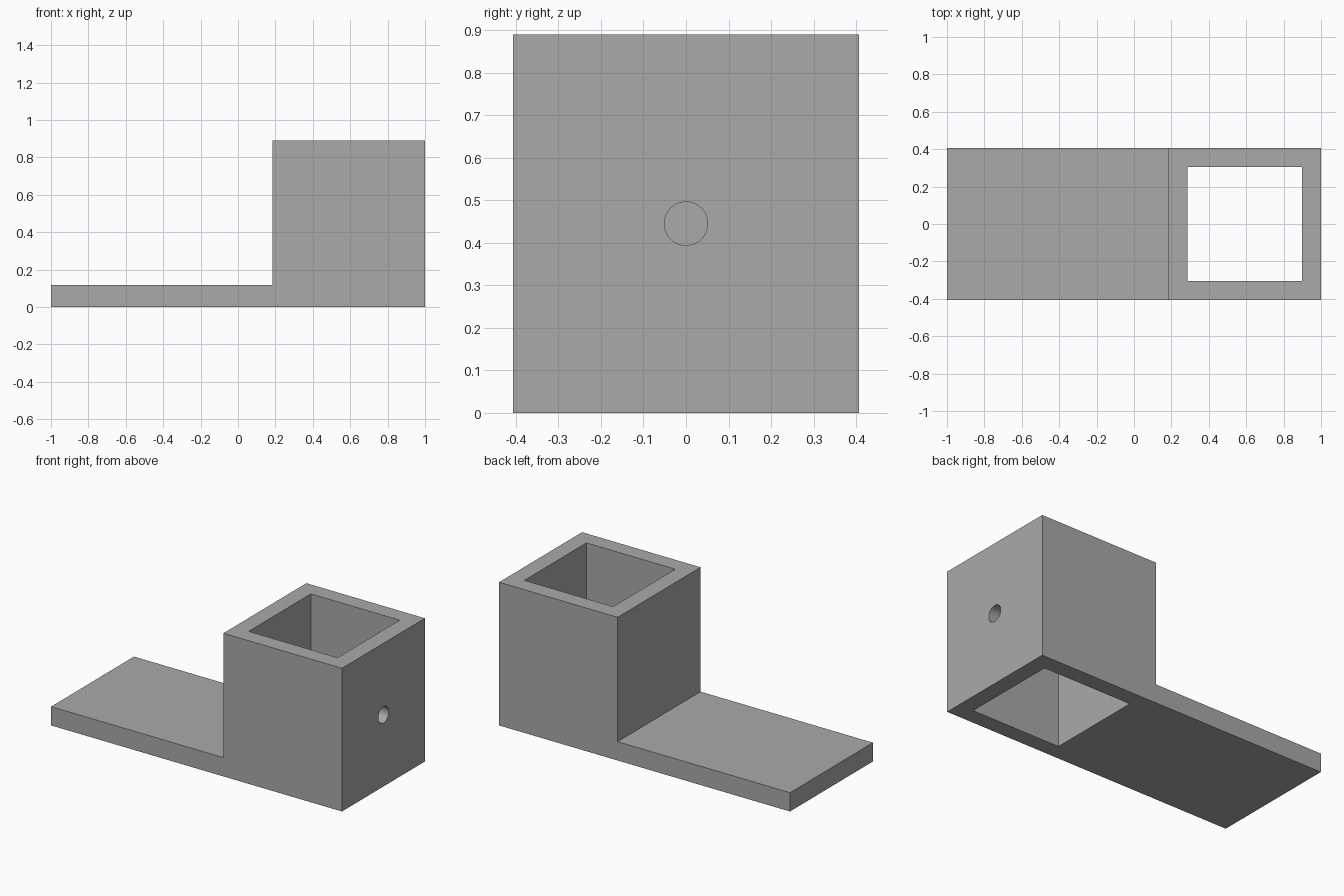
import bpy
import bmesh

cube = bpy.data.objects.get("Cube")
if cube:
    bpy.data.objects.remove(cube, do_unlink=True)

# Main dimensions
HALF_DEPTH = 0.407
HEIGHT = 0.89
PLATE = 0.117
SOCKET_X = 0.185
WALL = 0.102
HOLE_RADIUS = 0.051

grey = bpy.data.materials.new("plain grey")
grey.use_nodes = True
colour = (0.4, 0.4, 0.4, 1)
grey.diffuse_color = colour
grey.node_tree.nodes["Principled BSDF"].inputs["Base Color"].default_value = colour


def cut(target, cutter):
    """Subtract the cutter from the target, then remove the cutter."""
    cutter.hide_render = True
    cutter.data.materials.append(grey)
    mod = target.modifiers.new("cut", "BOOLEAN")
    mod.operation = "DIFFERENCE"
    mod.solver = "EXACT"
    mod.object = cutter
    bpy.context.view_layer.objects.active = target
    bpy.ops.object.modifier_apply(modifier=mod.name)
    bpy.data.objects.remove(cutter, do_unlink=True)


# L-shaped body: flat mounting plate and upright block, extruded along y
profile = [(-1, 0), (1, 0), (1, HEIGHT), (SOCKET_X, HEIGHT), (SOCKET_X, PLATE), (-1, PLATE)]
bm = bmesh.new()
face = bm.faces.new([bm.verts.new((x, -HALF_DEPTH, z)) for x, z in profile])
side = bmesh.ops.extrude_face_region(bm, geom=[face])
moved = [v for v in side["geom"] if isinstance(v, bmesh.types.BMVert)]
bmesh.ops.translate(bm, verts=moved, vec=(0, 2 * HALF_DEPTH, 0))
bmesh.ops.recalc_face_normals(bm, faces=bm.faces)
mesh = bpy.data.meshes.new("socket_bracket")
bm.to_mesh(mesh)
bm.free()
mesh.materials.append(grey)
bracket = bpy.data.objects.new("socket_bracket", mesh)
bpy.context.collection.objects.link(bracket)

# Square socket running right through from top to bottom
centre_x = (SOCKET_X + 1) / 2
bpy.ops.mesh.primitive_cube_add(size=1, location=(centre_x, 0, HEIGHT / 2))
socket = bpy.context.object
socket.name = "socket_cutter"
socket.scale = (1 - SOCKET_X - 2 * WALL, 2 * (HALF_DEPTH - WALL), 2 * HEIGHT)
cut(bracket, socket)

# Round screw hole through the outer end wall only
bpy.ops.mesh.primitive_cylinder_add(vertices=48, radius=HOLE_RADIUS, depth=2 * WALL,
                                    location=(1 - WALL / 2, 0, HEIGHT / 2),
                                    rotation=(0, 1.5708, 0))
hole = bpy.context.object
hole.name = "hole_cutter"
cut(bracket, hole)

# Smooth the bore, keep the corners sharp
bpy.ops.object.select_all(action="DESELECT")
bracket.select_set(True)
bpy.context.view_layer.objects.active = bracket
bpy.ops.object.shade_smooth_by_angle(angle=0.5)
